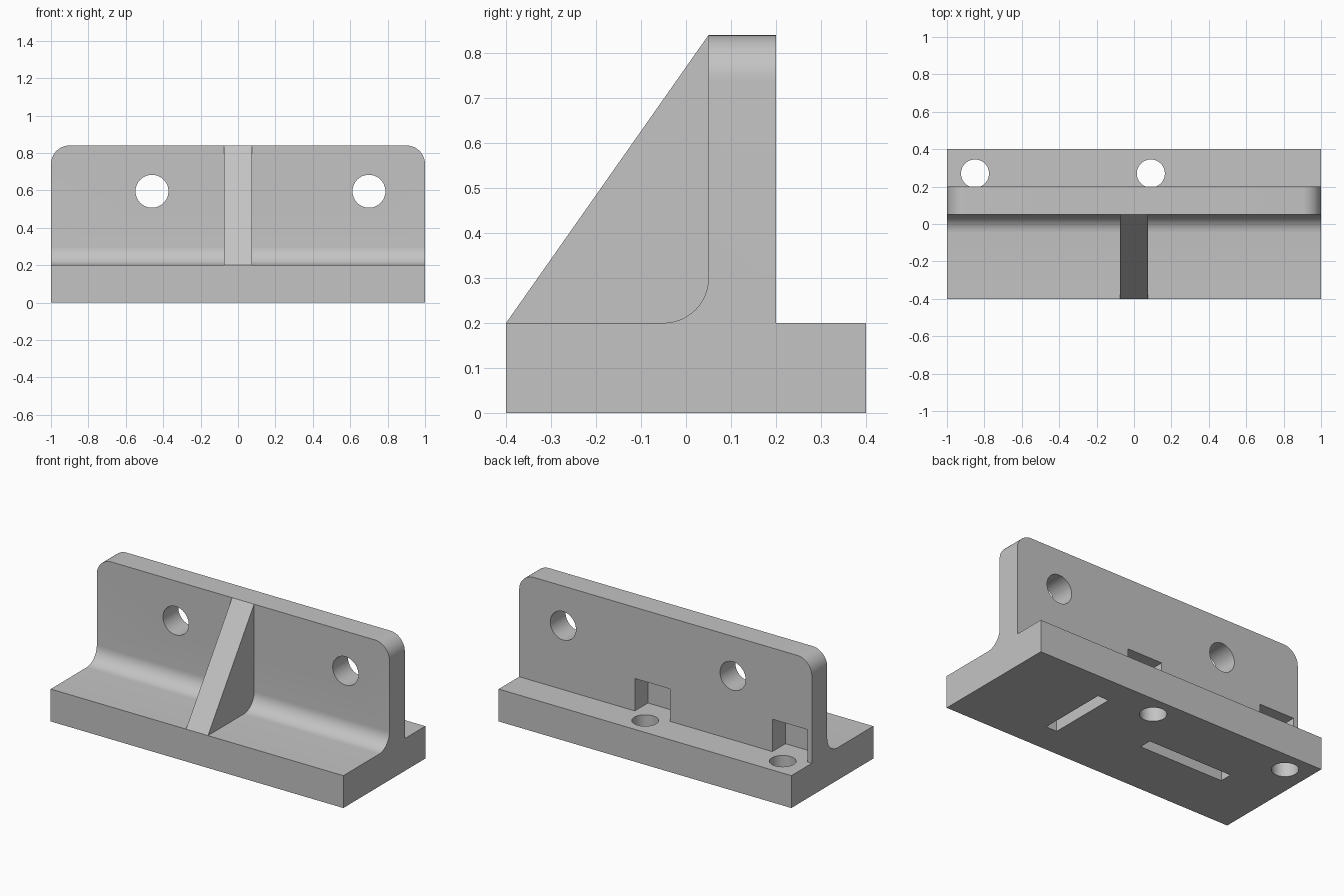
import bpy, bmesh, math
from mathutils import Matrix, Vector

cube = bpy.data.objects.get("Cube")
if cube:
    bpy.data.objects.remove(cube, do_unlink=True)

GREY = (0.55, 0.55, 0.55, 1)
mat = bpy.data.materials.new("plain grey")
mat.use_nodes = True
mat.diffuse_color = GREY
mat.node_tree.nodes["Principled BSDF"].inputs["Base Color"].default_value = GREY


def add_object(name, bm):
    bmesh.ops.recalc_face_normals(bm, faces=bm.faces)
    mesh = bpy.data.meshes.new(name)
    bm.to_mesh(mesh)
    bm.free()
    mesh.materials.append(mat)
    obj = bpy.data.objects.new(name, mesh)
    bpy.context.collection.objects.link(obj)
    return obj


def extrude_profile(points, half_width):
    """Extrude a closed (y, z) profile along x."""
    bm = bmesh.new()
    face = bm.faces.new([bm.verts.new((-half_width, y, z)) for y, z in points])
    ext = bmesh.ops.extrude_face_region(bm, geom=[face])
    verts = [g for g in ext["geom"] if isinstance(g, bmesh.types.BMVert)]
    bmesh.ops.translate(bm, verts=verts, vec=(2 * half_width, 0, 0))
    return bm


def box_cutter(lo, hi):
    lo, hi = Vector(lo), Vector(hi)
    bm = bmesh.new()
    bmesh.ops.create_cube(bm, size=1, matrix=Matrix.Translation((lo + hi) / 2)
                          @ Matrix.Diagonal((*(hi - lo), 1)))
    return add_object("cutter", bm)


def round_cutter(center, radius, depth, axis):
    bm = bmesh.new()
    turn = Matrix.Rotation(math.pi / 2, 4, "X") if axis == "Y" else Matrix()
    bmesh.ops.create_cone(bm, cap_ends=True, segments=48, radius1=radius, radius2=radius,
                          depth=depth, matrix=Matrix.Translation(center) @ turn)
    return add_object("cutter", bm)


# Base plate and upright wall, joined by a concave fillet
BASE, TOP, FRONT, BACK, R = 0.2, 0.84, 0.05, 0.2, 0.1
fillet = [(FRONT - R + R * math.sin(a), BASE + R - R * math.cos(a))
          for a in (math.pi / 2 * i / 12 for i in range(13))]
profile = [(0.4, 0), (0.4, BASE), (BACK, BASE), (BACK, TOP), (FRONT, TOP)]
profile += fillet[::-1] + [(-0.4, BASE), (-0.4, 0)]
bm = extrude_profile(profile, 1)

# Rounded upper corners of the wall
corners = [e for e in bm.edges if all(v.co.z > TOP - 0.01 for v in e.verts)
           and abs(e.verts[0].co.x - e.verts[1].co.x) < 0.01]
bmesh.ops.bevel(bm, geom=corners, offset=R, segments=12, profile=0.5, affect="EDGES")
bracket = add_object("bracket_body", bm)

# Pockets in the back of the wall, with bolt holes through the base
cutters = []
for x in (-0.85, 0.09):
    cutters.append(box_cutter((x - 0.12, 0.072, BASE), (x + 0.12, 0.42, 0.4)))
    cutters.append(round_cutter((x, 0.27, 0.1), 0.075, 0.4, "Z"))

# Holes through the wall
for x in (-0.46, 0.7):
    cutters.append(round_cutter((x, 0.1, 0.595), 0.088, 0.6, "Y"))

# Blind slots in the underside
cutters.append(box_cutter((0.375, -0.21, -0.1), (0.45, 0.23, 0.1)))
cutters.append(box_cutter((-0.66, -0.045, -0.1), (-0.085, 0.033, 0.1)))

bpy.context.view_layer.objects.active = bracket
for cutter in cutters:
    cutter.hide_render = True
    mod = bracket.modifiers.new("cut", "BOOLEAN")
    mod.operation, mod.solver, mod.object = "DIFFERENCE", "EXACT", cutter
    bpy.ops.object.modifier_apply(modifier=mod.name)
    bpy.data.objects.remove(cutter, do_unlink=True)

# Triangular stiffening rib
add_object("support_rib", extrude_profile([(-0.4, BASE), (FRONT, TOP), (FRONT, BASE)], 0.075))

# Smooth rounded surfaces, keep edges sharp
bpy.ops.object.select_all(action="DESELECT")
bracket.select_set(True)
bpy.ops.object.shade_smooth_by_angle(angle=math.radians(30))
